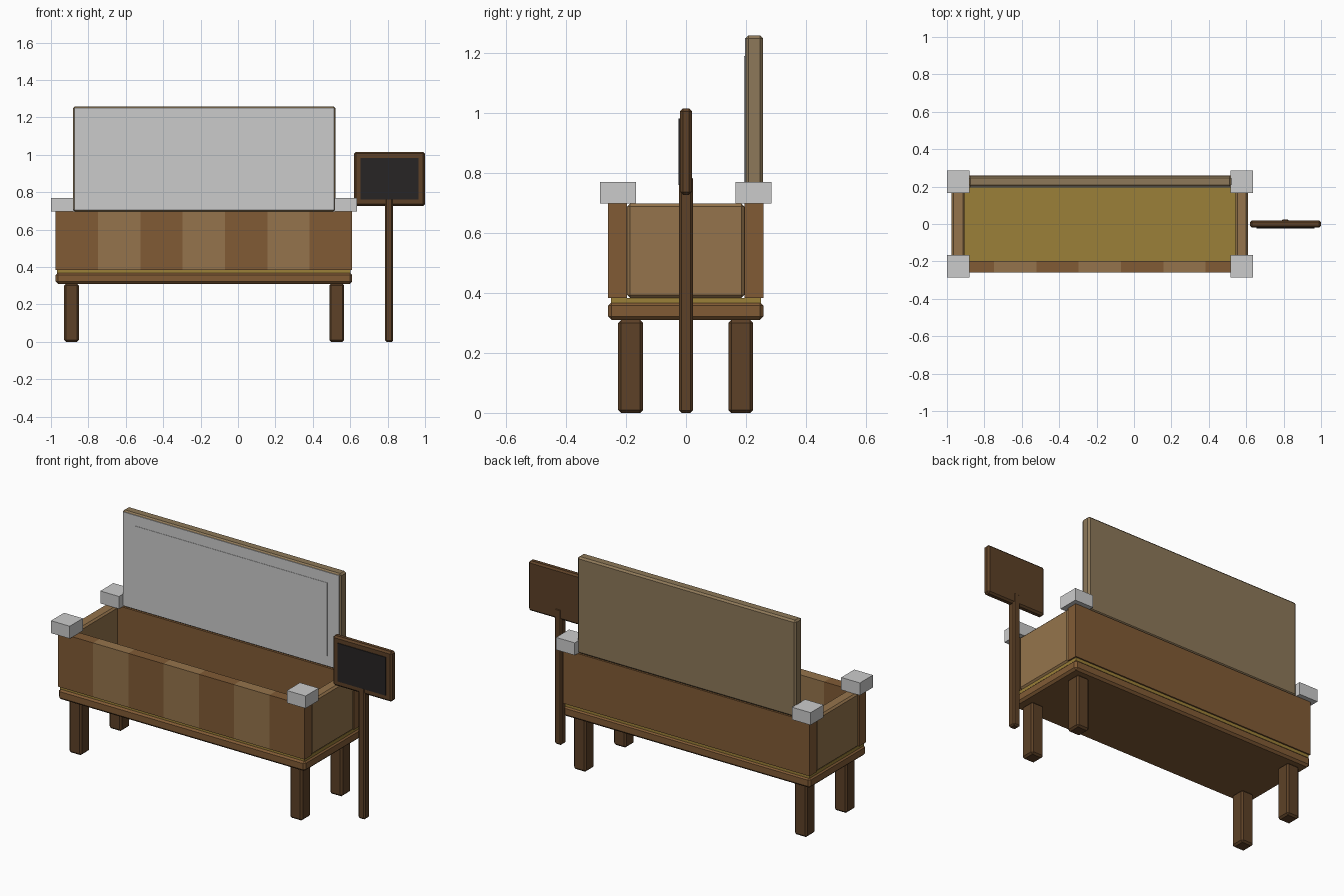
import bpy

if "Cube" in bpy.data.objects:
    bpy.data.objects.remove(bpy.data.objects["Cube"])

def material(name, rgb):
    m = bpy.data.materials.new(name)
    m.diffuse_color = (*rgb, 1)
    m.use_nodes = True
    m.node_tree.nodes["Principled BSDF"].inputs["Base Color"].default_value = m.diffuse_color
    return m

DARK = material("dark_wood", (0.11, 0.053, 0.02))
BROWN = material("brown_wood", (0.22, 0.105, 0.036))
LIGHT = material("light_wood", (0.30, 0.175, 0.072))
TAN = material("tan_wood", (0.27, 0.19, 0.10))
OCHRE = material("ochre", (0.33, 0.215, 0.04))
BLACK = material("slate", (0.02, 0.018, 0.018))

def box(name, x, y, z, mat=None, bevel=0.0):
    """Box from (min, max) ranges, with an optional chamfer."""
    bpy.ops.mesh.primitive_cube_add(size=1, location=[sum(r) / 2 for r in (x, y, z)])
    ob = bpy.context.object
    ob.name = name
    ob.scale = [r[1] - r[0] for r in (x, y, z)]
    bpy.ops.object.transform_apply(location=False, rotation=False, scale=True)
    if mat:
        ob.data.materials.append(mat)
    if bevel:
        mod = ob.modifiers.new("Chamfer", 'BEVEL')
        mod.width = bevel
        mod.segments = 1
    return ob

X0, X1 = -0.975, 0.61

# Legs
for side, x in (("left", (-0.93, -0.85)), ("right", (0.488, 0.568))):
    for end, y in (("front", (-0.226, -0.143)), ("back", (0.141, 0.224))):
        box(f"{end}_{side}_leg", x, y, (0.0, 0.31), DARK, 0.01)

# Base slab and trough floor
box("base_slab", (X0, X1), (-0.26, 0.258), (0.31, 0.37), BROWN, 0.012)
box("trough_floor", (X0 + 0.008, X1 - 0.008), (-0.25, 0.25), (0.365, 0.384), OCHRE)

# Front wall of alternating planks
count = 7
w = (X1 - X0) / count
for i in range(count):
    box(f"front_plank_{i + 1}", (X0 + i * w, X0 + (i + 1) * w), (-0.26, -0.197),
        (0.384, 0.698), LIGHT if i % 2 else BROWN)

# Back and end walls
box("back_wall", (X0, X1), (0.195, 0.258), (0.384, 0.698), BROWN)
box("left_wall", (X0, -0.905), (-0.197, 0.195), (0.384, 0.698), LIGHT, 0.01)
box("right_wall", (0.543, X1), (-0.197, 0.195), (0.384, 0.698), LIGHT, 0.01)

# Corner caps
for side, x in (("left", (-1.0, -0.88)), ("right", (0.515, 0.635))):
    for end, y in (("front", (-0.287, -0.167)), ("back", (0.165, 0.285))):
        box(f"{end}_{side}_cap", x, y, (0.698, 0.77))

# Back display panel with grey face
box("display_panel", (-0.883, 0.52), (0.198, 0.257), (0.698, 1.259), TAN, 0.01)
box("display_face", (-0.875, 0.512), (0.196, 0.202), (0.706, 1.251))
box("display_sheet", (-0.80, 0.437), (0.194, 0.198), (0.765, 1.19))

# Signpost with slate
box("sign_post", (0.786, 0.83), (-0.023, 0.023), (0.0, 0.79), DARK, 0.008)
box("sign_board", (0.62, 1.0), (-0.02, 0.02), (0.727, 1.016), DARK, 0.01)
box("sign_slate", (0.656, 0.964), (-0.0245, -0.015), (0.76, 0.982), BLACK)
